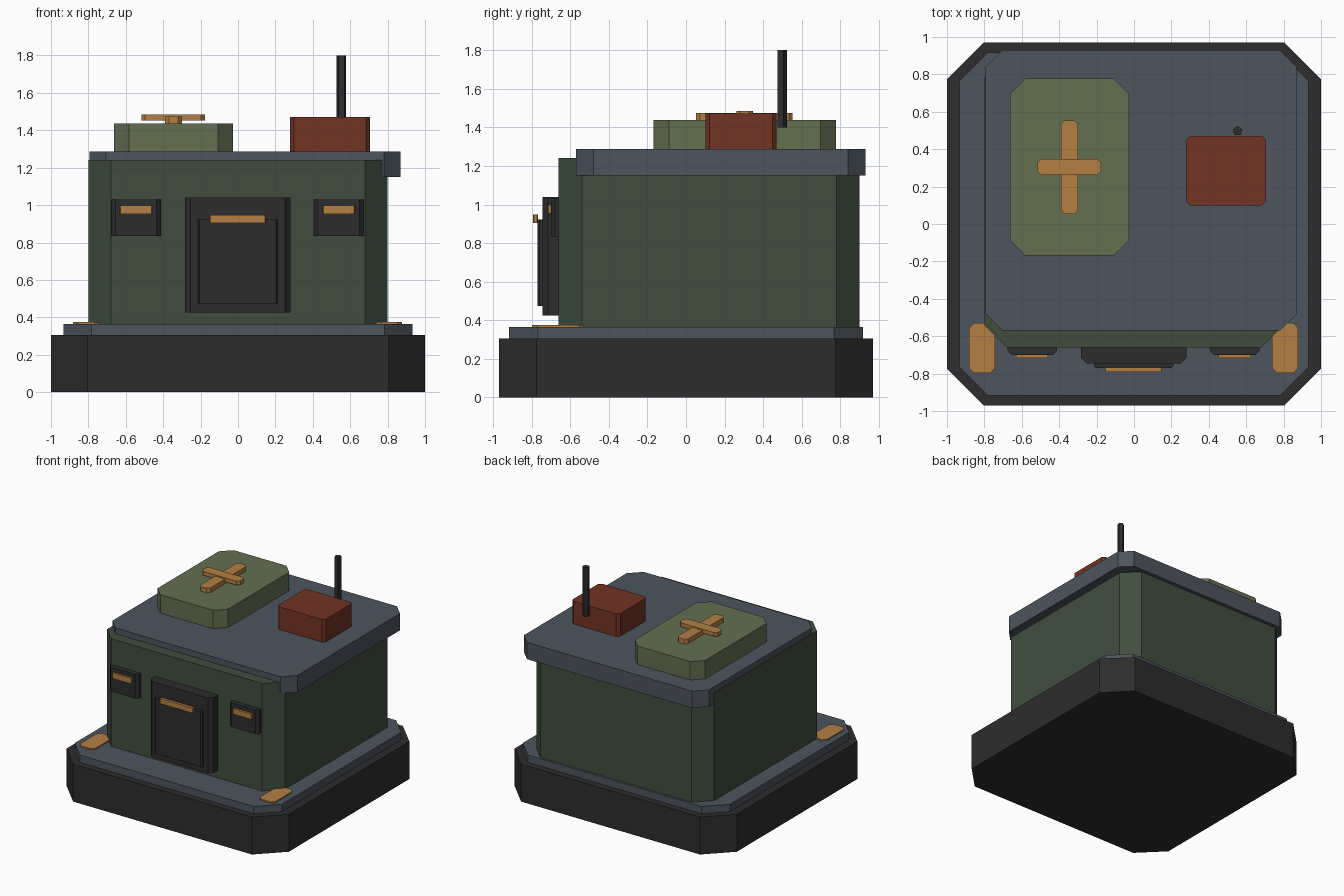
import bpy
import bmesh

cube = bpy.data.objects.get("Cube")
if cube:
    bpy.data.objects.remove(cube, do_unlink=True)


def material(name, r, g, b):
    m = bpy.data.materials.new(name)
    m.diffuse_color = (r, g, b, 1)
    m.use_nodes = True
    m.node_tree.nodes["Principled BSDF"].inputs["Base Color"].default_value = (r, g, b, 1)
    return m


charcoal = material("charcoal", 0.026, 0.026, 0.026)
slate = material("slate", 0.072, 0.09, 0.11)
green = material("dark green", 0.05, 0.076, 0.048)
olive = material("olive", 0.125, 0.16, 0.083)
rust = material("rust red", 0.17, 0.033, 0.018)
ochre = material("ochre", 0.46, 0.215, 0.057)


def finish(name, bm, mat):
    mesh = bpy.data.meshes.new(name)
    bm.to_mesh(mesh)
    bm.free()
    mesh.materials.append(mat)
    obj = bpy.data.objects.new(name, mesh)
    bpy.context.collection.objects.link(obj)
    return obj


def block(name, mat, xs, ys, zs, chamfer):
    """Box given by its ranges, with its upright edges cut at an angle."""
    bm = bmesh.new()
    bmesh.ops.create_cube(bm, size=1)
    for v in bm.verts:
        for i, (lo, hi) in enumerate((xs, ys, zs)):
            v.co[i] = hi if v.co[i] > 0 else lo
    upright = [e for e in bm.edges
               if abs(e.verts[0].co.z - e.verts[1].co.z) > 1e-5]
    bmesh.ops.bevel(bm, geom=upright, offset=chamfer, segments=1, affect='EDGES')
    return finish(name, bm, mat)


# Foundation and main walls
block("base", charcoal, (-1, 1), (-0.97, 0.97), (0, 0.305), 0.195)
block("floor_slab", slate, (-0.932, 0.932), (-0.917, 0.917), (0.3, 0.365), 0.15)
block("walls", green, (-0.8, 0.8), (-0.66, 0.9), (0.36, 1.24), 0.12)
block("roof", slate, (-0.795, 0.87), (-0.57, 0.93), (1.15, 1.287), 0.09)

# Roof hatch with crossed handles
block("roof_hatch", olive, (-0.662, -0.028), (-0.168, 0.778), (1.28, 1.437), 0.08)
block("hatch_long_bar", ochre, (-0.39, -0.3), (0.053, 0.553), (1.437, 1.475), 0.02)
block("hatch_cross_bar", ochre, (-0.517, -0.177), (0.262, 0.347), (1.453, 1.485), 0.02)

# Equipment box and its antenna
block("roof_box", rust, (0.277, 0.707), (0.1, 0.47), (1.28, 1.472), 0.022)
bm = bmesh.new()
bmesh.ops.create_cone(bm, cap_ends=True, segments=5, radius1=0.027, radius2=0.027, depth=0.4)
antenna = finish("antenna", bm, charcoal)
antenna.location = (0.553, 0.497, 1.6)

# Door with recess panel and handle
block("door_frame", charcoal, (-0.283, 0.28), (-0.745, -0.6), (0.425, 1.04), 0.03)
block("door_panel", charcoal, (-0.215, 0.212), (-0.77, -0.73), (0.475, 0.922), 0.01)
block("door_bar", ochre, (-0.152, 0.148), (-0.792, -0.768), (0.905, 0.947), 0.004)

# Windows and floor markers on both sides
for side, sx in (("right", -1), ("left", 1)):
    wx = 0.542 * sx - 0.003
    block(f"{side}_window", charcoal, (wx - 0.132, wx + 0.132),
          (-0.7, -0.62), (0.835, 1.03), 0.022)
    block(f"{side}_window_bar", ochre, (wx - 0.086, wx + 0.086),
          (-0.717, -0.69), (0.953, 0.997), 0.004)
    mx = 0.81 * sx - 0.002
    block(f"{side}_floor_marker", ochre, (mx - 0.069, mx + 0.069),
          (-0.797, -0.53), (0.36, 0.375), 0.025)
